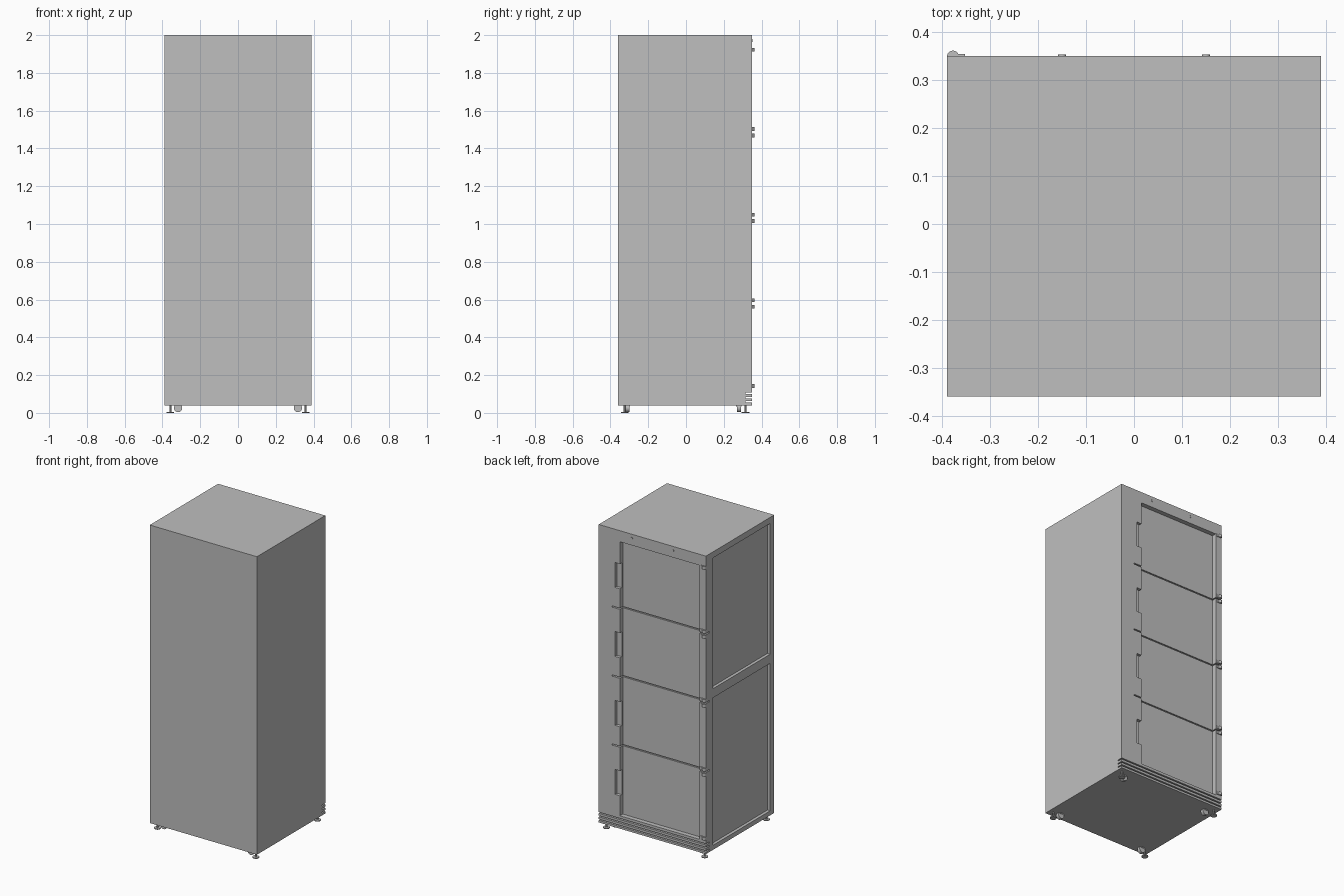
import bpy
from mathutils import Vector

cube = bpy.data.objects.get("Cube")
if cube:
    bpy.data.objects.remove(cube, do_unlink=True)

grey = bpy.data.materials.new("light_grey")
grey.use_nodes = True
GREY = (0.52, 0.52, 0.52, 1)
grey.diffuse_color = GREY
grey.node_tree.nodes["Principled BSDF"].inputs["Base Color"].default_value = GREY


def box(name, x, y, z):
    """Box from (low, high) ranges on each axis."""
    lo, hi = Vector((x[0], y[0], z[0])), Vector((x[1], y[1], z[1]))
    bpy.ops.mesh.primitive_cube_add(size=1, location=(lo + hi) / 2)
    ob = bpy.context.object
    ob.name = name
    ob.scale = hi - lo
    bpy.ops.object.transform_apply(location=False, rotation=False, scale=True)
    ob.data.materials.append(grey)
    return ob


def cylinder(name, radius, depth, centre, rotation=(0, 0, 0), sides=24):
    bpy.ops.mesh.primitive_cylinder_add(vertices=sides, radius=radius, depth=depth,
                                        location=centre, rotation=rotation)
    ob = bpy.context.object
    ob.name = name
    ob.data.materials.append(grey)
    bpy.ops.object.shade_smooth_by_angle()
    return ob


def cut(target, x, y, z):
    """Remove a box-shaped pocket from the target."""
    cutter = box("cutter", x, y, z)
    cutter.hide_render = True
    mod = target.modifiers.new("pocket", 'BOOLEAN')
    mod.operation = 'DIFFERENCE'
    mod.solver = 'EXACT'
    mod.object = cutter
    bpy.context.view_layer.objects.active = target
    bpy.ops.object.modifier_apply(modifier=mod.name)
    bpy.data.objects.remove(cutter, do_unlink=True)


BACK = 0.35
SIDE = 0.39
DOOR_TOP, DOOR_BOTTOM, DOORS = 1.94, 0.125, 4
pitch = (DOOR_TOP - DOOR_BOTTOM) / DOORS

# Cabinet body
body = box("cabinet_body", (-SIDE, SIDE), (-0.36, BACK), (0.04, 2.0))

# Sunken door panels on the back
cut(body, (-0.345, 0.236), (0.32, 0.4), (0.125, 1.927))

# Two sunken panels on one side
for z in ((0.07, 1.04), (1.10, 1.96)):
    cut(body, (-0.45, -0.37), (-0.318, 0.277), z)

# Seam along the free edge of the doors
cut(body, (0.288, 0.291), (0.345, 0.4), (DOOR_BOTTOM, DOOR_TOP))

# Gaps between the doors
for i in range(1, DOORS):
    z = DOOR_BOTTOM + i * pitch
    cut(body, (-0.45, 0.295), (0.312, 0.4), (z - 0.004, z + 0.004))

# Handle pockets, one for each door
for i in range(DOORS):
    z = DOOR_BOTTOM + (i + 0.47) * pitch
    cut(body, (0.2, 0.272), (0.33, 0.4), (z - 0.082, z + 0.082))

# Vent slots around the base of the back
for z in (0.058, 0.081, 0.104):
    cut(body, (-0.45, 0.45), (0.314, 0.4), (z - 0.004, z + 0.004))

# Hinges at the top and bottom of each door
for i in range(DOORS):
    low = DOOR_BOTTOM + i * pitch
    for z in (low + 0.017, low + pitch - 0.017):
        cylinder("hinge_barrel", 0.0125, 0.02, (-0.3775, BACK - 0.001, z))
        box("hinge_leaf", (-0.377, -0.352), (0.345, 0.354), (z - 0.01, z + 0.01))

# Small studs above the doors
for x in (-0.15, 0.15):
    cylinder("top_stud", 0.008, 0.006, (x, BACK, 1.972), (1.5708, 0, 0), 12)

# Levelling feet and castors under each corner
for sx in (-1, 1):
    for foot_y, wheel_y in ((-0.325, -0.31), (0.315, 0.28)):
        cylinder("foot_pad", 0.02, 0.006, (sx * 0.358, foot_y, 0.003))
        cylinder("foot_stem", 0.005, 0.042, (sx * 0.358, foot_y, 0.023), sides=12)
        cylinder("castor_wheel", 0.022, 0.022, (sx * 0.317, wheel_y, 0.026), (1.5708, 0, 0))
        box("castor_fork", (sx * 0.317 - 0.012, sx * 0.317 + 0.012),
            (wheel_y - 0.014, wheel_y + 0.014), (0.034, 0.042))
